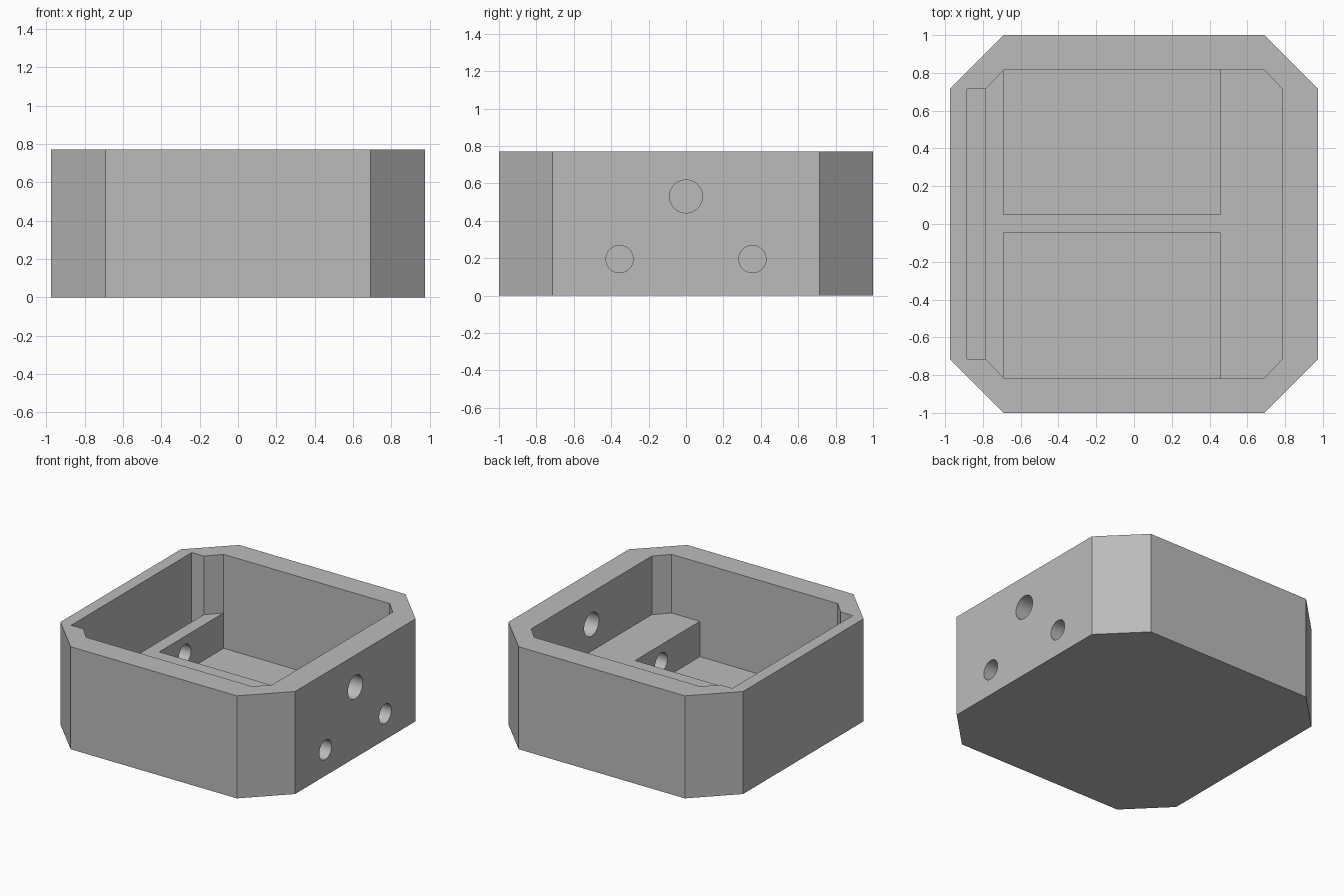
import bpy
import math

cube = bpy.data.objects.get("Cube")
if cube:
    bpy.data.objects.remove(cube, do_unlink=True)

HEIGHT, FLOOR, LEDGE = 0.77, 0.065, 0.33
ABOVE = HEIGHT + 0.2

grey = bpy.data.materials.new("plain_grey")
grey.use_nodes = True
colour = (0.5, 0.5, 0.5, 1)
grey.diffuse_color = colour
grey.node_tree.nodes["Principled BSDF"].inputs["Base Color"].default_value = colour


def prism(name, outline, z0, z1):
    """Extrude a counter-clockwise outline from z0 to z1."""
    n = len(outline)
    verts = [(x, y, z) for z in (z0, z1) for x, y in outline]
    faces = [tuple(reversed(range(n))), tuple(range(n, 2 * n))]
    faces += [(i, (i + 1) % n, n + (i + 1) % n, n + i) for i in range(n)]
    mesh = bpy.data.meshes.new(name)
    mesh.from_pydata(verts, [], faces)
    mesh.materials.append(grey)
    obj = bpy.data.objects.new(name, mesh)
    bpy.context.collection.objects.link(obj)
    return obj


def octagon(x, y, cx, cy):
    """Rectangle of half sizes x, y whose corners are cut at cx, cy."""
    return [(cx, -y), (x, -cy), (x, cy), (cx, y),
            (-cx, y), (-x, cy), (-x, -cy), (-cx, -y)]


def rectangle(x0, x1, y0, y1):
    return [(x0, y0), (x1, y0), (x1, y1), (x0, y1)]


def drill(name, y, z, radius, x0, x1):
    """Cylinder along x."""
    bpy.ops.mesh.primitive_cylinder_add(
        vertices=48, radius=radius, depth=x1 - x0,
        location=((x0 + x1) / 2, y, z), rotation=(0, math.pi / 2, 0))
    obj = bpy.context.object
    obj.name = name
    obj.data.materials.append(grey)
    return obj


def cut(body, cutter):
    """Subtract the cutter from the body, then discard it."""
    cutter.hide_render = True
    mod = body.modifiers.new(cutter.name, 'BOOLEAN')
    mod.operation, mod.solver, mod.object = 'DIFFERENCE', 'EXACT', cutter
    bpy.ops.object.select_all(action='DESELECT')
    bpy.context.view_layer.objects.active = body
    body.select_set(True)
    bpy.ops.object.modifier_apply(modifier=mod.name)
    bpy.data.objects.remove(cutter, do_unlink=True)


# Eight-sided outer block
body = prism("enclosure_body", octagon(0.975, 1, 0.69, 0.715), 0, HEIGHT)

# Upper cavity, leaving a raised ledge and centre divider
cut(body, prism("cavity", octagon(0.785, 0.815, 0.69, 0.715), LEDGE, ABOVE))

# Panel slot in the left-hand wall
cut(body, prism("panel_slot", rectangle(-0.885, -0.785, -0.715, 0.715), FLOOR, ABOVE))

# Two lower compartments either side of the divider
for name, y0, y1 in (("rear_pocket", 0.05, 0.815), ("front_pocket", -0.815, -0.045)):
    cut(body, prism(name, rectangle(-0.69, 0.455, y0, y1), FLOOR, LEDGE + 0.1))

# Side holes: one into the cavity, two through both ledges
cut(body, drill("upper_hole", 0, 0.53, 0.088, 0.6, 1.1))
for side in (-1, 1):
    cut(body, drill("lower_hole", side * 0.355, 0.195, 0.073, -0.83, 1.1))

# Smooth hole walls, sharp box edges
bpy.ops.object.shade_smooth_by_angle(angle=math.radians(30))
